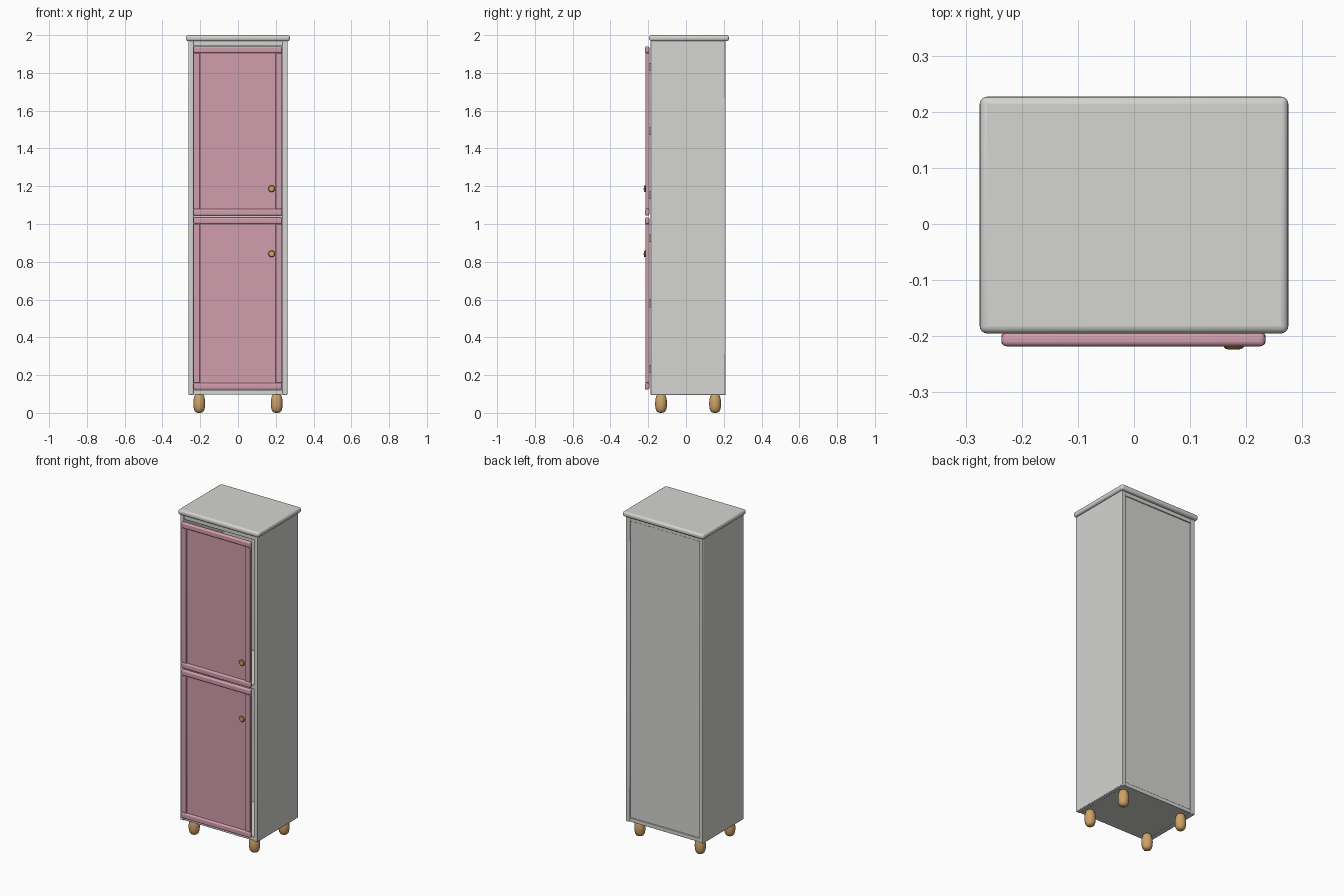
import bpy, bmesh, math

if "Cube" in bpy.data.objects:
    bpy.data.objects.remove(bpy.data.objects["Cube"])


def material(name, rgb):
    m = bpy.data.materials.new(name)
    m.diffuse_color = (*rgb, 1)
    m.use_nodes = True
    m.node_tree.nodes["Principled BSDF"].inputs["Base Color"].default_value = m.diffuse_color
    return m


GREY = material("light_grey_paint", (0.66, 0.66, 0.64))
PINK = material("pink_paint", (0.65, 0.34, 0.42))
WOOD = material("warm_wood", (0.62, 0.36, 0.14))


def finish(obj, mat, bevel=0.0, segments=3):
    obj.data.materials.append(mat)
    if bevel:
        mod = obj.modifiers.new("rounded_edges", "BEVEL")
        mod.width = bevel
        mod.segments = segments
        mod.limit_method = "ANGLE"
    bpy.ops.object.select_all(action="DESELECT")
    obj.select_set(True)
    bpy.context.view_layer.objects.active = obj
    bpy.ops.object.shade_smooth_by_angle(angle=math.radians(40))


def box(name, x, y, z, mat, bevel=0.0, segments=3):
    """Box from (min, max) ranges."""
    bm = bmesh.new()
    bmesh.ops.create_cube(bm, size=1)
    for v in bm.verts:
        v.co = [(r[0] + r[1]) / 2 + c * (r[1] - r[0])
                for r, c in zip((x, y, z), v.co)]
    me = bpy.data.meshes.new(name)
    bm.to_mesh(me)
    bm.free()
    obj = bpy.data.objects.new(name, me)
    bpy.context.collection.objects.link(obj)
    finish(obj, mat, bevel, segments)


def turned(name, profile, loc, mat, tilt=0.0, steps=24):
    """Lathe a (radius, height) profile that starts and ends on the axis."""
    bm = bmesh.new()
    verts = [bm.verts.new((r, 0, h)) for r, h in profile]
    edges = [bm.edges.new(p) for p in zip(verts, verts[1:])]
    bmesh.ops.spin(bm, geom=verts + edges, axis=(0, 0, 1), cent=(0, 0, 0),
                   angle=math.tau, steps=steps)
    bmesh.ops.remove_doubles(bm, verts=bm.verts, dist=1e-5)
    bmesh.ops.recalc_face_normals(bm, faces=bm.faces)
    me = bpy.data.meshes.new(name)
    bm.to_mesh(me)
    bm.free()
    obj = bpy.data.objects.new(name, me)
    bpy.context.collection.objects.link(obj)
    obj.location = loc
    obj.rotation_euler.x = tilt
    finish(obj, mat)


# Carcass
box("top_board", (-0.275, 0.275), (-0.195, 0.227), (1.968, 2.0), GREY, 0.013, 4)
for side, s in (("left", -1), ("right", 1)):
    box(side + "_side_panel", sorted((s * 0.236, s * 0.262)), (-0.187, 0.21),
        (0.095, 1.97), GREY, 0.004, 2)
box("bottom_board", (-0.237, 0.237), (-0.184, 0.207), (0.097, 0.121), GREY, 0.002, 2)
box("upper_board", (-0.237, 0.237), (-0.184, 0.207), (1.944, 1.969), GREY, 0.002, 2)
box("middle_shelf", (-0.237, 0.237), (-0.184, 0.195), (1.028, 1.052), GREY, 0.002, 2)
box("back_panel", (-0.237, 0.237), (0.19, 0.201), (0.12, 1.945), GREY)

# Doors: rounded rails, recessed stiles and panel, hinges and a knob
KNOB = [(0, 0), (0.010, 0), (0.010, 0.006), (0.018, 0.012),
        (0.018, 0.015), (0.014, 0.019), (0, 0.020)]
for door, z0, z1, knob_z in (("lower", 0.123, 1.035, 0.842),
                             ("upper", 1.044, 1.940, 1.187)):
    x0, x1, rail = -0.236, 0.234, 0.035
    box(door + "_door_panel", (x0 + 0.008, x1 - 0.008), (-0.206, -0.194),
        (z0 + 0.01, z1 - 0.01), PINK)
    for part, a in (("bottom", z0), ("top", z1 - rail)):
        box(f"{door}_door_{part}_rail", (x0, x1), (-0.218, -0.194),
            (a, a + rail), PINK, 0.009, 4)
    for part, a in (("left", x0), ("right", x1 - rail)):
        box(f"{door}_door_{part}_stile", (a, a + rail), (-0.215, -0.195),
            (z0 + rail, z1 - rail), PINK, 0.003, 2)
    for i, f in enumerate((0.12, 0.5, 0.88)):
        zc = z0 + (z1 - z0) * f
        box(f"{door}_door_hinge_{i + 1}", (-0.233, -0.205), (-0.196, -0.180),
            (zc - 0.02, zc + 0.02), GREY)
    turned(door + "_door_knob", KNOB, (0.178, -0.204, knob_z), WOOD, math.pi / 2)

# Rounded feet
FOOT = [(0, 0), (0.012, 0.001), (0.021, 0.006), (0.027, 0.016), (0.0305, 0.032),
        (0.0315, 0.050), (0.030, 0.070), (0.026, 0.088), (0.020, 0.098), (0, 0.099)]
for fx, x in (("left", -0.205), ("right", 0.205)):
    for fy, y in (("front", -0.132), ("back", 0.154)):
        turned(f"{fy}_{fx}_foot", FOOT, (x, y, 0), WOOD)
